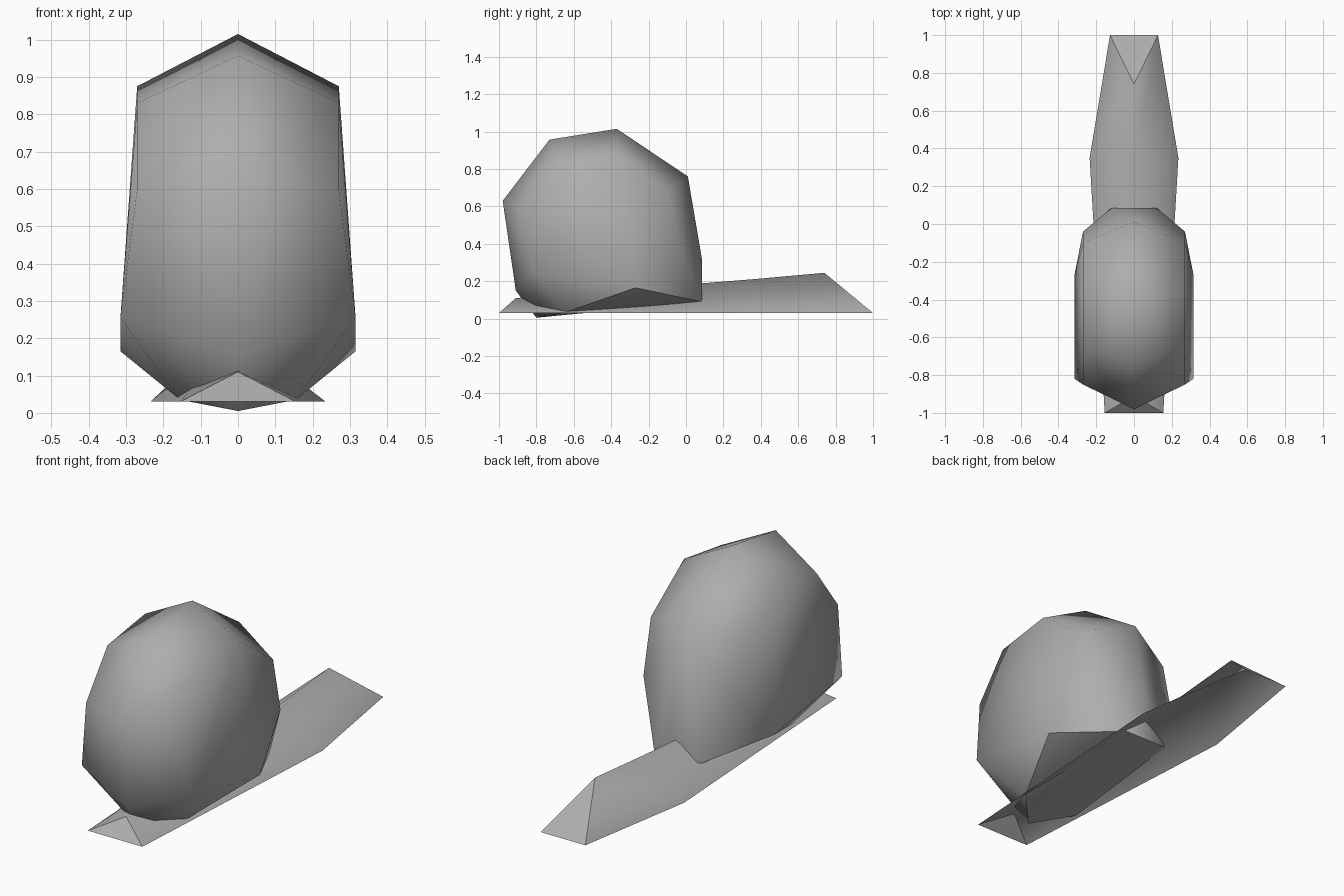
import bpy
import bmesh

cube = bpy.data.objects.get("Cube")
if cube:
    bpy.data.objects.remove(cube, do_unlink=True)

grey = bpy.data.materials.new("stone_grey")
grey.use_nodes = True
colour = (0.42, 0.42, 0.42, 1)
grey.diffuse_color = colour
bsdf = next(n for n in grey.node_tree.nodes if n.type == "BSDF_PRINCIPLED")
bsdf.inputs["Base Color"].default_value = colour


def finish(bm, name):
    """Turn a bmesh into a grey object."""
    mesh = bpy.data.meshes.new(name)
    bm.to_mesh(mesh)
    bm.free()
    mesh.materials.append(grey)
    obj = bpy.data.objects.new(name, mesh)
    bpy.context.collection.objects.link(obj)
    return obj


# Body: a long tent-shaped foot, open underneath, with sloping ends
# Each station: base half width, base y, ridge y, ridge height
stations = [(0.155, -1, -0.91, 0.11), (0.235, 0.35, 0.35, 0.21), (0.127, 1, 0.74, 0.245)]
base_z = 0.03
bm = bmesh.new()
rows = [[bm.verts.new(p) for p in ((-w, y, base_z), (0, ry, rz), (w, y, base_z))]
        for w, y, ry, rz in stations]
for a, b in zip(rows, rows[1:]):
    for i in range(2):
        bm.faces.new((a[i], a[i + 1], b[i + 1], b[i])).smooth = True
for end in (rows[0][::-1], rows[-1]):
    face = bm.faces.new(end)
    for edge in face.edges:
        edge.smooth = False
bmesh.ops.recalc_face_normals(bm, faces=bm.faces)
# make the sides face outwards
for face in bm.faces:
    face.normal_update()
if sum(f.normal.z for f in bm.faces) < 0:
    bmesh.ops.reverse_faces(bm, faces=bm.faces)
finish(bm, "body")

# Shell: central ridge and mirrored shoulders wrapped into a faceted dome
ridge = [(-0.98, 0.63), (-0.73, 0.957), (-0.37, 1.015), (0.01, 0.76),
         (0.085, 0.32), (-0.8, 0.005), (-0.91, 0.15)]
shoulders = [(0.27, -0.85, 0.6), (0.27, -0.675, 0.83), (0.27, -0.37, 0.875),
             (0.27, -0.1, 0.68), (0.27, -0.04, 0.4), (0.315, -0.27, 0.165),
             (0.315, -0.82, 0.255), (0.12, 0.085, 0.09), (0.155, -0.64, 0.035)]
bm = bmesh.new()
for y, z in ridge:
    bm.verts.new((0, y, z))
for x, y, z in shoulders:
    for side in (-1, 1):
        bm.verts.new((side * x, y, z))
bmesh.ops.convex_hull(bm, input=bm.verts)
bmesh.ops.recalc_face_normals(bm, faces=bm.faces)
for face in bm.faces:
    face.smooth = True
# crisp rim round the underside
for edge in bm.edges:
    if len(edge.link_faces) == 2:
        down = [f.normal.z < -0.85 for f in edge.link_faces]
        edge.smooth = down[0] == down[1]
finish(bm, "shell")
